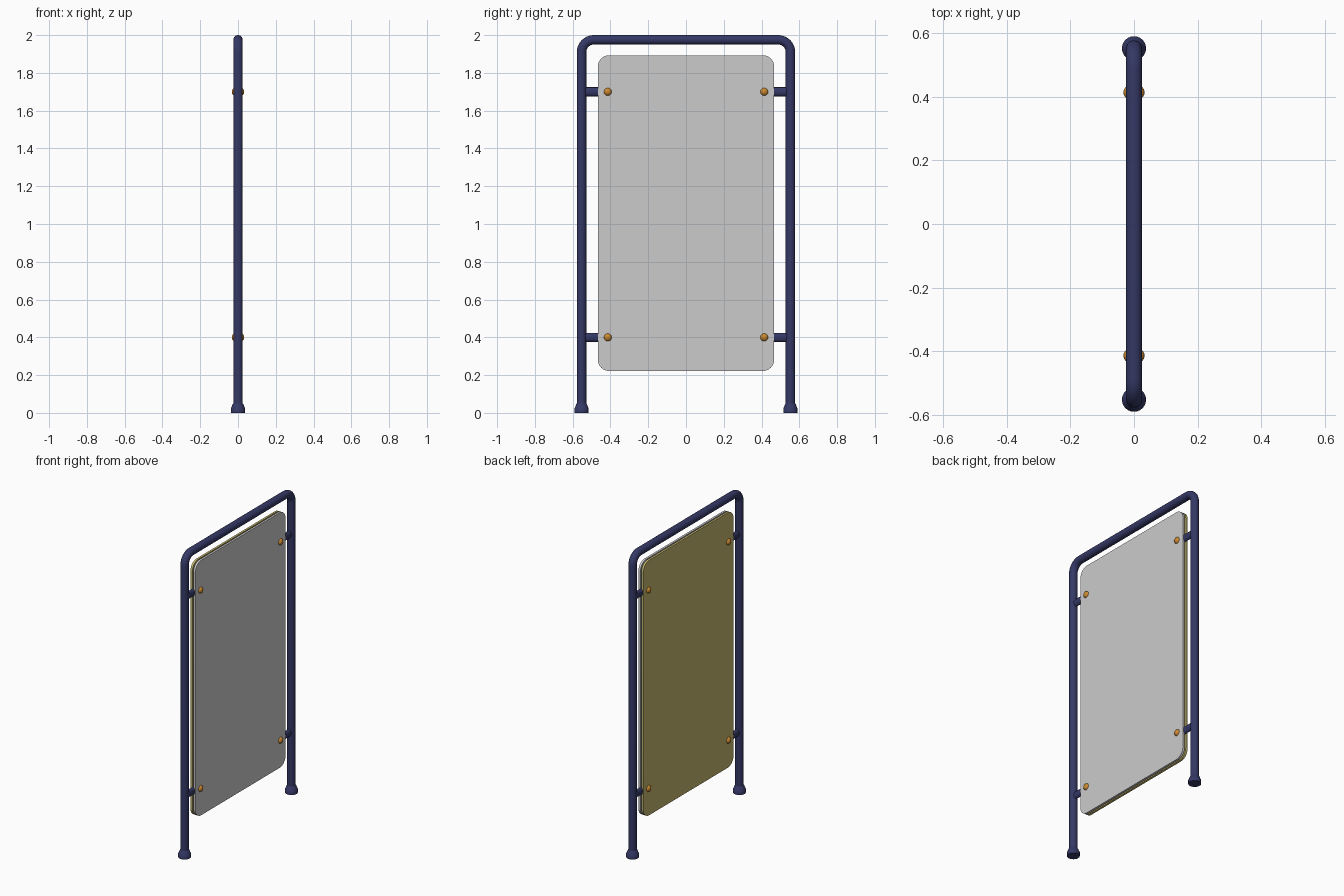
import bpy, bmesh, math
from mathutils import Matrix, Vector

if "Cube" in bpy.data.objects:
    bpy.data.objects.remove(bpy.data.objects["Cube"])


def material(name, rgb):
    m = bpy.data.materials.new(name)
    m.diffuse_color = (*rgb, 1)
    m.use_nodes = True
    m.node_tree.nodes["Principled BSDF"].inputs["Base Color"].default_value = m.diffuse_color
    return m


NAVY = material("navy", (0.035, 0.04, 0.13))
YELLOW = material("yellow", (0.55, 0.47, 0.16))
ORANGE = material("orange", (0.6, 0.25, 0.03))


def finish(name, bm, mat=None):
    bmesh.ops.recalc_face_normals(bm, faces=bm.faces)
    me = bpy.data.meshes.new(name)
    bm.to_mesh(me)
    bm.free()
    ob = bpy.data.objects.new(name, me)
    bpy.context.collection.objects.link(ob)
    if mat:
        me.materials.append(mat)
    bpy.ops.object.select_all(action='DESELECT')
    bpy.context.view_layer.objects.active = ob
    ob.select_set(True)
    bpy.ops.object.shade_smooth_by_angle(angle=math.radians(35))
    return ob


def arc(cy, cz, r, a0, a1, n):
    for i in range(n + 1):
        a = math.radians(a0 + (a1 - a0) * i / n)
        yield (cy + r * math.cos(a), cz + r * math.sin(a), a)


POST_Y, TUBE_R, BEND_R, SIDES = 0.553, 0.025, 0.065, 24
TOP = 2 - TUBE_R

# Bent tube frame: rings swept along the posts, bends and top rail
stations = [(POST_Y, 0.005, 0.0)]
stations += arc(POST_Y - BEND_R, TOP - BEND_R, BEND_R, 0, 90, 10)
stations += arc(-POST_Y + BEND_R, TOP - BEND_R, BEND_R, 90, 180, 10)
stations += [(-POST_Y, 0.005, math.pi)]
bm = bmesh.new()
rings = []
for y, z, a in stations:
    ring = []
    for k in range(SIDES):
        t = math.tau * k / SIDES
        d = TUBE_R * math.cos(t)
        ring.append(bm.verts.new((TUBE_R * math.sin(t), y + d * math.cos(a), z + d * math.sin(a))))
    rings.append(ring)
for r0, r1 in zip(rings, rings[1:]):
    for k in range(SIDES):
        n = (k + 1) % SIDES
        bm.faces.new((r0[k], r0[n], r1[n], r1[k]))
bm.faces.new(rings[0])
bm.faces.new(rings[-1])
finish("tube_frame", bm, NAVY)


# Stepped feet: lathed profile
def foot(name, y):
    bm = bmesh.new()
    profile = [(0.0, 0), (0.038, 0), (0.038, 0.024), (0.034, 0.03), (0.029, 0.045), (0.024, 0.052)]
    verts = [bm.verts.new((r, 0, z)) for r, z in profile]
    edges = [bm.edges.new(p) for p in zip(verts, verts[1:])]
    bmesh.ops.spin(bm, geom=verts + edges, cent=(0, 0, 0), axis=(0, 0, 1),
                   angle=math.tau, steps=SIDES)
    bmesh.ops.remove_doubles(bm, verts=bm.verts, dist=1e-5)
    bmesh.ops.translate(bm, verts=bm.verts, vec=(0, y, 0))
    finish(name, bm, NAVY)


# Rounded sheet, extruded along x
def sheet(name, x0, x1, mat=None):
    hy, z0, z1, r = 0.467, 0.222, 1.893, 0.06
    pts = []
    for cy, cz, a in ((hy - r, z1 - r, 0), (r - hy, z1 - r, 90),
                      (r - hy, z0 + r, 180), (hy - r, z0 + r, 270)):
        pts += arc(cy, cz, r, a, a + 90, 8)
    bm = bmesh.new()
    face = bm.faces.new([bm.verts.new((x0, y, z)) for y, z, _ in pts])
    ext = bmesh.ops.extrude_face_region(bm, geom=[face])
    moved = [v for v in ext["geom"] if isinstance(v, bmesh.types.BMVert)]
    bmesh.ops.translate(bm, verts=moved, vec=(x1 - x0, 0, 0))
    finish(name, bm, mat)


sheet("front_sheet", 0.004, 0.018)
sheet("back_sheet", -0.018, -0.004, YELLOW)


# Flattened tube bracket from post into the panel
def bracket(name, s, z):
    bm = bmesh.new()
    m = (Matrix.Translation((0, s * 0.47, z)) @ Matrix.Diagonal((0.6, 1, 1, 1))
         @ Matrix.Rotation(math.pi / 2, 4, 'X'))
    bmesh.ops.create_cone(bm, cap_ends=True, segments=20, radius1=0.024, radius2=0.024,
                          depth=0.14, matrix=m)
    finish(name, bm, NAVY)


# Domed bolt showing on both faces
def bolt(name, s, z):
    bm = bmesh.new()
    for side in (-1, 1):
        m = (Matrix.Translation((side * 0.015, s * 0.414, z))
             @ Matrix.Diagonal((0.018, 0.021, 0.021, 1)) @ Matrix.Rotation(math.pi / 2, 4, 'Y'))
        bmesh.ops.create_uvsphere(bm, u_segments=20, v_segments=12, radius=1, matrix=m)
    finish(name, bm, ORANGE)


for label, s in (("near", -1), ("far", 1)):
    foot(f"{label}_foot", s * POST_Y)
    for level, z in (("lower", 0.40), ("upper", 1.70)):
        bracket(f"{label}_{level}_bracket", s, z)
        bolt(f"{label}_{level}_bolt", s, z)
